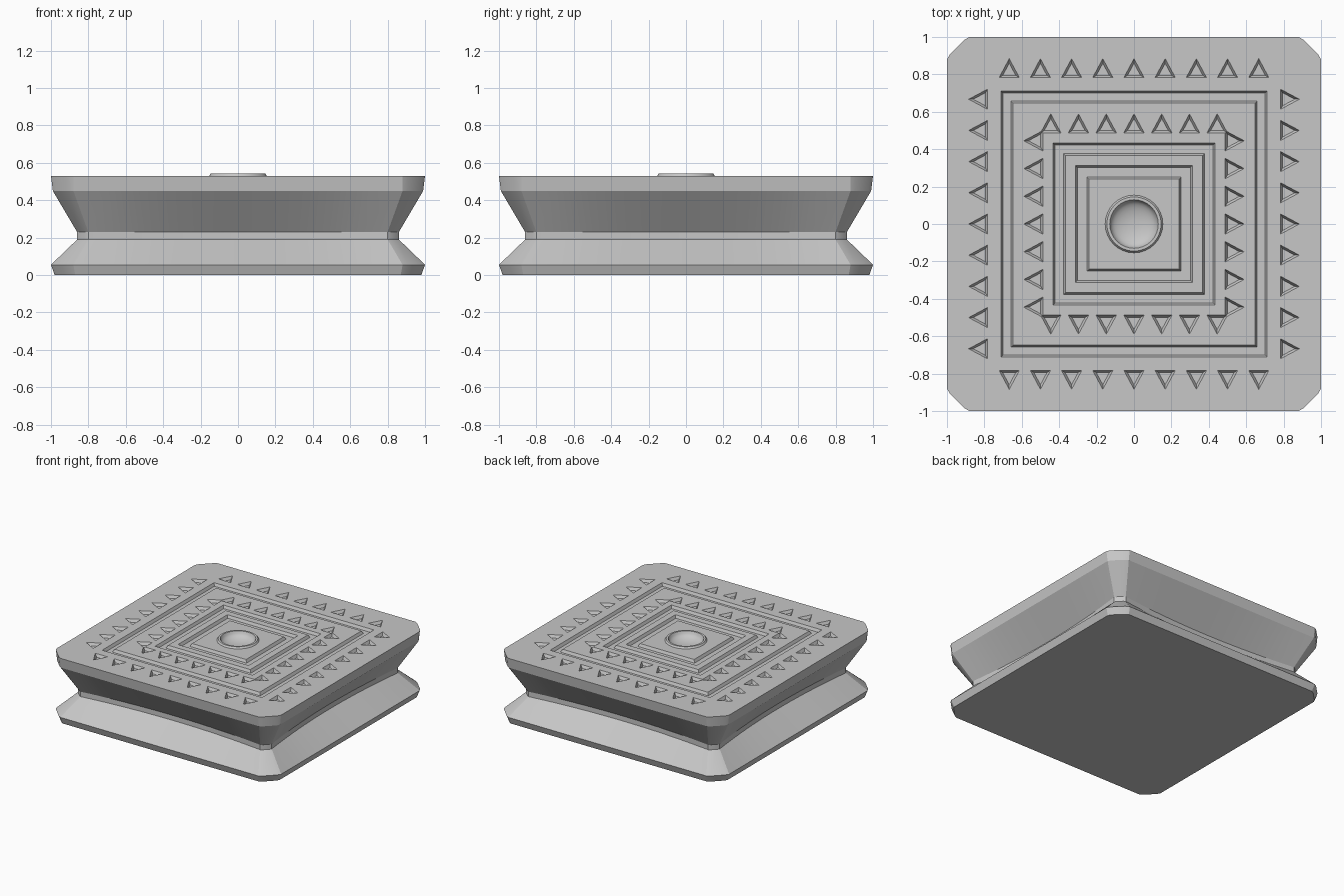
import bpy, bmesh, math
from mathutils import Matrix

cube = bpy.data.objects.get("Cube")
if cube:
    bpy.data.objects.remove(cube, do_unlink=True)

stone = bpy.data.materials.new("stone grey")
stone.use_nodes = True
GREY = (0.57, 0.57, 0.57, 1)
stone.diffuse_color = GREY
stone.node_tree.nodes["Principled BSDF"].inputs["Base Color"].default_value = GREY

TOP = 0.53
LIFT, DEPTH = 0.01, 0.022


def make_object(name, bm):
    bmesh.ops.recalc_face_normals(bm, faces=bm.faces)
    mesh = bpy.data.meshes.new(name)
    bm.to_mesh(mesh)
    bm.free()
    mesh.materials.append(stone)
    obj = bpy.data.objects.new(name, mesh)
    bpy.context.collection.objects.link(obj)
    return obj


def loft(bm, loops, caps=True, wrap=False):
    """Skin a list of equally long closed loops."""
    rings = [[bm.verts.new(p) for p in loop] for loop in loops]
    pairs = list(zip(rings, rings[1:]))
    if wrap:
        pairs.append((rings[-1], rings[0]))
    for a, b in pairs:
        for i in range(len(a)):
            j = (i + 1) % len(a)
            bm.faces.new((a[i], a[j], b[j], b[i]))
    if caps:
        bm.faces.new(rings[0])
        bm.faces.new(rings[-1])


def quarter_turns(points, z):
    """Repeat one side's outline around all four sides."""
    out = []
    for k in range(4):
        c, s = ((1, 0), (0, 1), (-1, 0), (0, -1))[k]
        out += [(x * c - y * s, x * s + y * c, z) for x, y in points]
    return out


def slab_loop(z, h, c, bow):
    """Square with soft chamfered corners and sides bowed inward."""
    n = 10
    ts = [2 * i / n - 1 for i in range(n + 1)]
    side = [(h - bow * (1 - t * t), t * (h - c)) for t in ts]
    side += [(h - 0.13 * c, h - 0.78 * c), (h - 0.78 * c, h - 0.13 * c)]
    return quarter_turns(side, z)


def square_loop(h, z):
    return quarter_turns([(h, h)], z)


def circle_loop(r, z, n=32):
    return [(r * math.cos(math.tau * i / n), r * math.sin(math.tau * i / n), z)
            for i in range(n)]


# Main slab with a pinched waist: height, half width, corner cut, bow
bm = bmesh.new()
loft(bm, [slab_loop(*row) for row in (
    (0, 0.98, 0.11, 0), (0.055, 1.0, 0.12, 0),
    (0.19, 0.86, 0.06, 0.05), (0.23, 0.86, 0.06, 0.05),
    (0.45, 0.99, 0.11, 0), (TOP, 1.0, 0.12, 0))])
slab = make_object("slab", bm)

cutters = []

# Square grooves and the seat of the central bowl
bm = bmesh.new()
for inner, outer in ((0.645, 0.712), (0.365, 0.435), (0.24, 0.315)):
    loft(bm, [square_loop(outer + 0.004, TOP + LIFT),
              square_loop(outer - 0.012, TOP - DEPTH),
              square_loop(inner + 0.012, TOP - DEPTH),
              square_loop(inner - 0.004, TOP + LIFT)], caps=False, wrap=True)
loft(bm, [circle_loop(0.14, TOP + 0.05), circle_loop(0.14, TOP - 0.08)])
cutters.append(make_object("groove_cutter", bm))


def triangle(bm, base, along, turn):
    """Sunken triangle pointing outward, with sloping walls."""
    rot = Matrix.Rotation(turn, 3, 'Z')
    loops = []
    for size, z in ((1.1, TOP + LIFT), (0.6, TOP - DEPTH)):
        pts = ((-0.036, -0.058), (0.072, 0), (-0.036, 0.058))
        loops.append([rot @ Matrix.Translation((base + 0.036, along, z)).translation
                      + rot @ Matrix.Translation((x * size, y * size, 0)).translation
                      for x, y in pts])
    loft(bm, loops)


# Two bands of triangles; opposite sides share one cutter
for start in (0, 1):
    bm = bmesh.new()
    for turn in (start, start + 2):
        for base, count, reach in ((0.78, 9, 0.667), (0.485, 7, 0.445)):
            for i in range(count):
                along = reach * (2 * i / (count - 1) - 1)
                triangle(bm, base, along, turn * math.pi / 2)
    cutters.append(make_object("triangle_cutter", bm))

# Carve the top, then drop the cutters
bpy.context.view_layer.objects.active = slab
for cutter in cutters:
    cutter.hide_render = True
    mod = slab.modifiers.new("carve", 'BOOLEAN')
    mod.operation = 'DIFFERENCE'
    mod.solver = 'EXACT'
    mod.object = cutter
    bpy.ops.object.modifier_apply(modifier=mod.name)
    bpy.data.objects.remove(cutter, do_unlink=True)

# Raised rim with a shallow bowl
bm = bmesh.new()
rows = [(0.14, TOP - 0.07), (0.14, TOP - 0.001), (0.155, TOP - 0.001),
        (0.145, TOP + 0.013), (0.13, TOP + 0.013)]
for i in range(1, 8):
    a = i / 8 * math.pi / 2
    rows.append((0.125 * math.cos(a), TOP + 0.005 - 0.05 * math.sin(a)))
loft(bm, [circle_loop(r, z) for r, z in rows])
bowl = make_object("center_bowl", bm)

for obj in (slab, bowl):
    bpy.ops.object.select_all(action='DESELECT')
    obj.select_set(True)
    bpy.context.view_layer.objects.active = obj
    bpy.ops.object.shade_smooth_by_angle(angle=math.radians(20))
